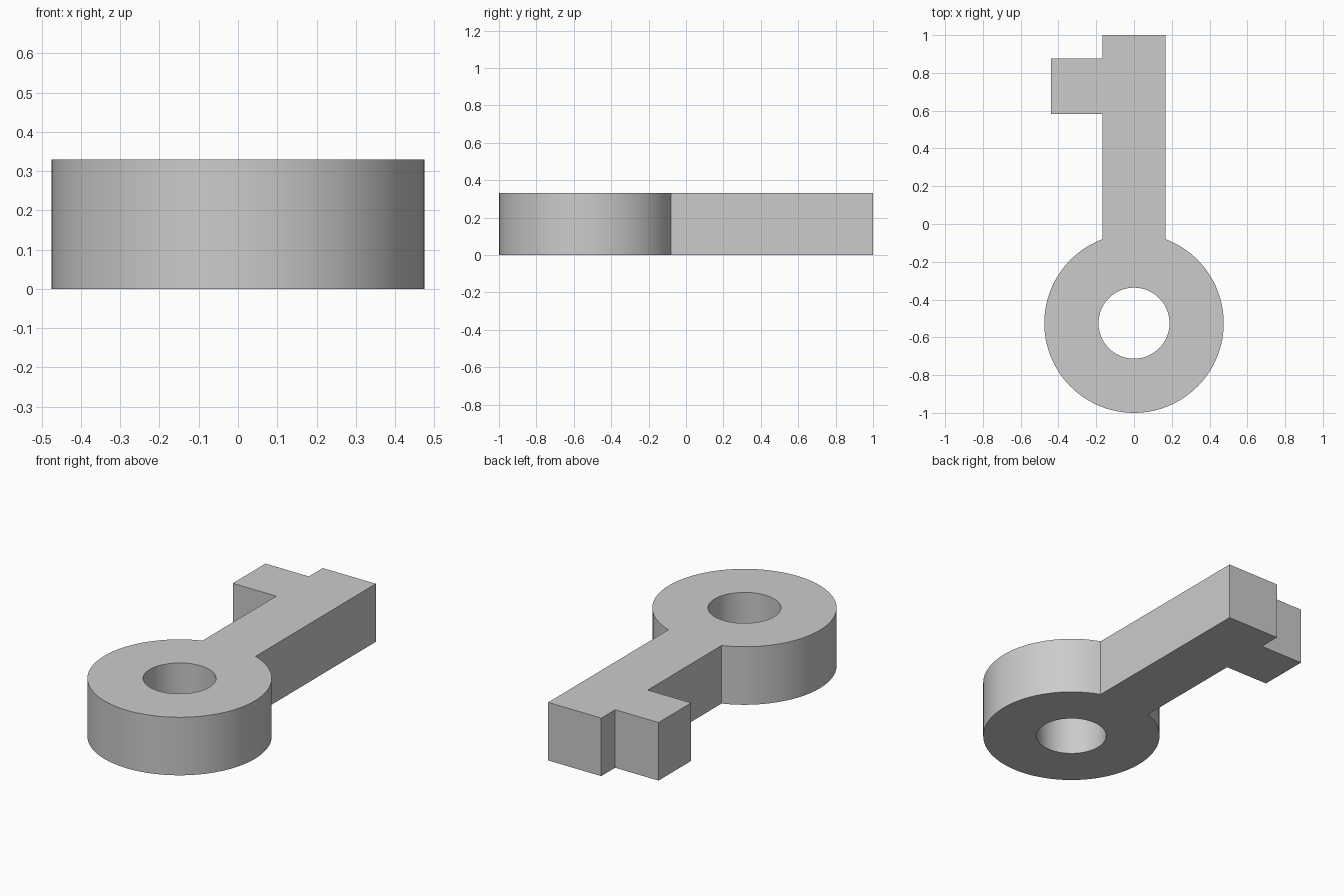
import bpy
import bmesh
from math import sin, cos, pi, asin, radians

if "Cube" in bpy.data.objects:
    bpy.data.objects.remove(bpy.data.objects["Cube"])

HEIGHT = 0.33
CENTRE_Y, RING_R, HOLE_R = -0.525, 0.475, 0.188
SHAFT = 0.167


def arc(radius, start, end, steps):
    return [(radius * cos(start + (end - start) * i / steps),
             CENTRE_Y + radius * sin(start + (end - start) * i / steps))
            for i in range(steps + 1)]


def add_loop(bm, points):
    verts = [bm.verts.new((x, y, 0)) for x, y in points]
    return [bm.edges.new((a, b)) for a, b in zip(verts, verts[1:] + verts[:1])]


# Outline: round bow (from shaft's left side around to its right), shaft and bit
half = asin(SHAFT / RING_R)
outline = arc(RING_R, pi / 2 + half, 2.5 * pi - half, 84)
outline += [(SHAFT, 1.0), (-SHAFT, 1.0),
            (-SHAFT, 0.875), (-0.44, 0.875), (-0.44, 0.582), (-SHAFT, 0.582)]
hole = arc(HOLE_R, 0, 2 * pi, 64)[:-1]

# Fill the outline around the hole and extrude upwards
bm = bmesh.new()
edges = add_loop(bm, outline) + add_loop(bm, hole)
bmesh.ops.triangle_fill(bm, edges=edges, use_beauty=True)
top = bmesh.ops.extrude_face_region(bm, geom=bm.faces[:], use_keep_orig=True)
bmesh.ops.translate(bm, vec=(0, 0, HEIGHT),
                    verts=[g for g in top["geom"] if isinstance(g, bmesh.types.BMVert)])
bmesh.ops.recalc_face_normals(bm, faces=bm.faces[:])

mesh = bpy.data.meshes.new("key")
bm.to_mesh(mesh)
bm.free()
key = bpy.data.objects.new("key", mesh)
bpy.context.collection.objects.link(key)

# Smooth round walls, sharp rims
bpy.context.view_layer.objects.active = key
key.select_set(True)
bpy.ops.object.shade_smooth_by_angle(angle=radians(30))
